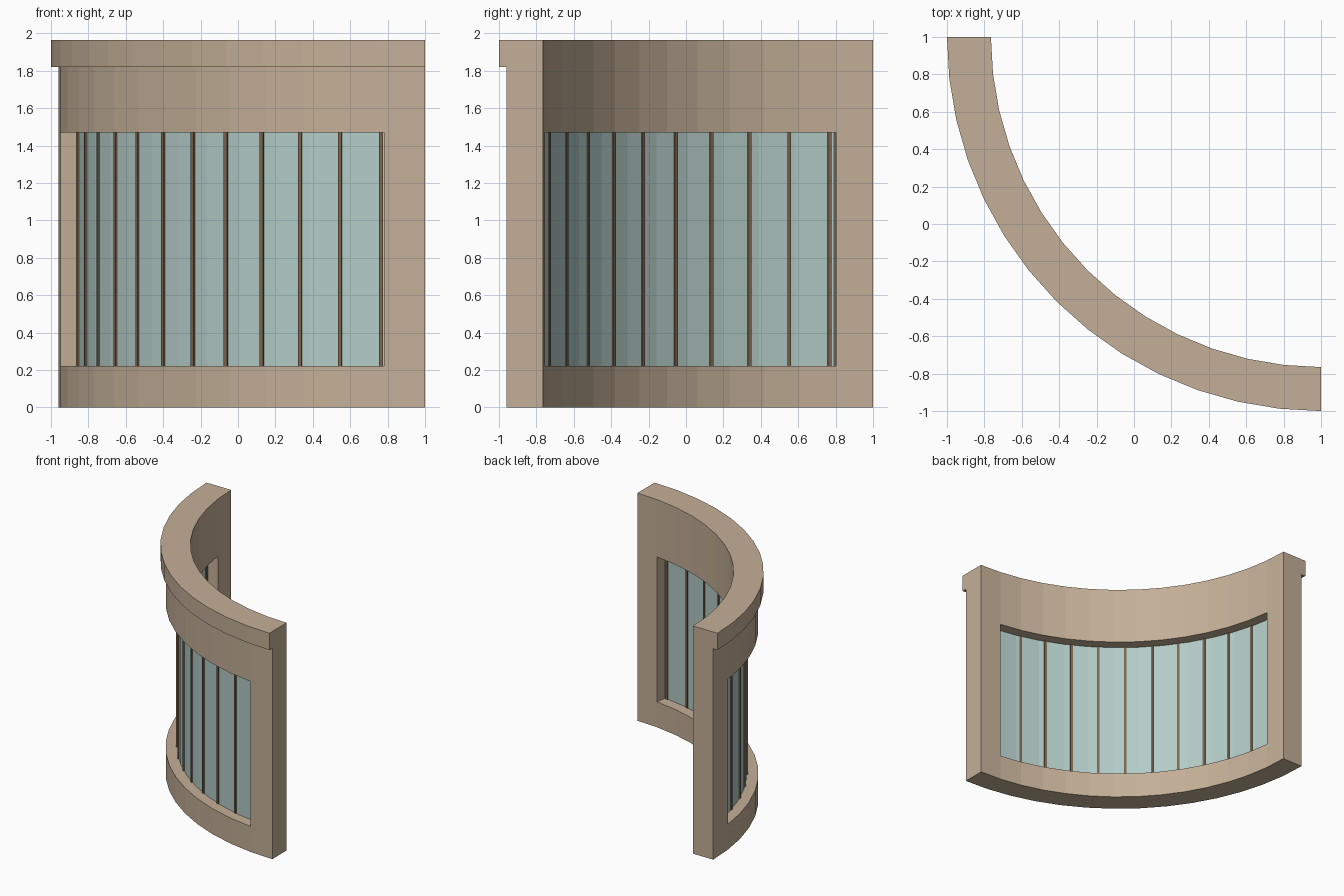
import bpy
import bmesh
import math
from mathutils import Matrix, Vector

if "Cube" in bpy.data.objects:
    bpy.data.objects.remove(bpy.data.objects["Cube"], do_unlink=True)

CENTRE = Vector((1, 1, 0))
SEGMENTS = 14
STEP = math.pi / 2 / SEGMENTS
SILL, HEAD = 0.22, 1.47


def material(name, colour):
    mat = bpy.data.materials.new(name)
    mat.use_nodes = True
    mat.diffuse_color = (*colour, 1)
    mat.node_tree.nodes["Principled BSDF"].inputs["Base Color"].default_value = (*colour, 1)
    return mat


stone = material("tan stone", (0.55, 0.43, 0.31))
glass = material("pale blue glass", (0.45, 0.60, 0.57))
bronze = material("brown frame", (0.20, 0.13, 0.08))


def polar(radius, angle, z):
    """Point on the quarter circle, measured from the right-hand end."""
    return CENTRE + Vector((-radius * math.sin(angle), -radius * math.cos(angle), z))


def finish(name, bm, mat):
    bmesh.ops.recalc_face_normals(bm, faces=bm.faces)
    mesh = bpy.data.meshes.new(name)
    bm.to_mesh(mesh)
    bm.free()
    mesh.materials.append(mat)
    obj = bpy.data.objects.new(name, mesh)
    bpy.context.collection.objects.link(obj)
    return obj


def curved_solid(name, radii, heights, filled, mat):
    """Skin the filled cells of a grid of radius, angle and height."""
    bm = bmesh.new()
    verts = {}

    def vert(key):
        if key not in verts:
            r, a, z = key
            verts[key] = bm.verts.new(polar(radii[r], a * STEP, heights[z]))
        return verts[key]

    for cell in filled:
        for axis in range(3):
            u, v = [k for k in range(3) if k != axis]
            for side in (0, 1):
                neighbour = list(cell)
                neighbour[axis] += 2 * side - 1
                if tuple(neighbour) in filled:
                    continue
                corners = []
                for du, dv in ((0, 0), (1, 0), (1, 1), (0, 1)):
                    key = list(cell)
                    key[axis] += side
                    key[u] += du
                    key[v] += dv
                    corners.append(vert(tuple(key)))
                bm.faces.new(corners)
    return finish(name, bm, mat)


# Wall with a window opening, topped by a projecting cornice
wall_cells = set()
for a in range(SEGMENTS):
    for z in range(4):
        if z != 1 or a in (0, SEGMENTS - 1):
            wall_cells.add((0, a, z))
    wall_cells.add((1, a, 3))
curved_solid("curved_wall", (1.765, 1.96, 2.0), (0, SILL, HEAD, 1.82, 1.965),
             wall_cells, stone)

# Curved glazing set in the middle of the opening
curved_solid("window_glass", (1.857, 1.869), (SILL, HEAD),
             {(0, a, 0) for a in range(1, SEGMENTS - 1)}, glass)

# Evenly spaced upright bars
BARS = 12
first = math.radians(7.2)
spacing = (math.pi / 2 - 2 * first) / (BARS - 1)
bm = bmesh.new()
for i in range(BARS):
    angle = first + i * spacing
    matrix = (Matrix.Translation(polar(1.862, angle, (SILL + HEAD) / 2))
              @ Matrix.Rotation(-angle, 4, "Z")
              @ Matrix.Diagonal((0.02, 0.03, HEAD - SILL, 1)))
    bmesh.ops.create_cube(bm, size=1, matrix=matrix)
finish("window_mullions", bm, bronze)
